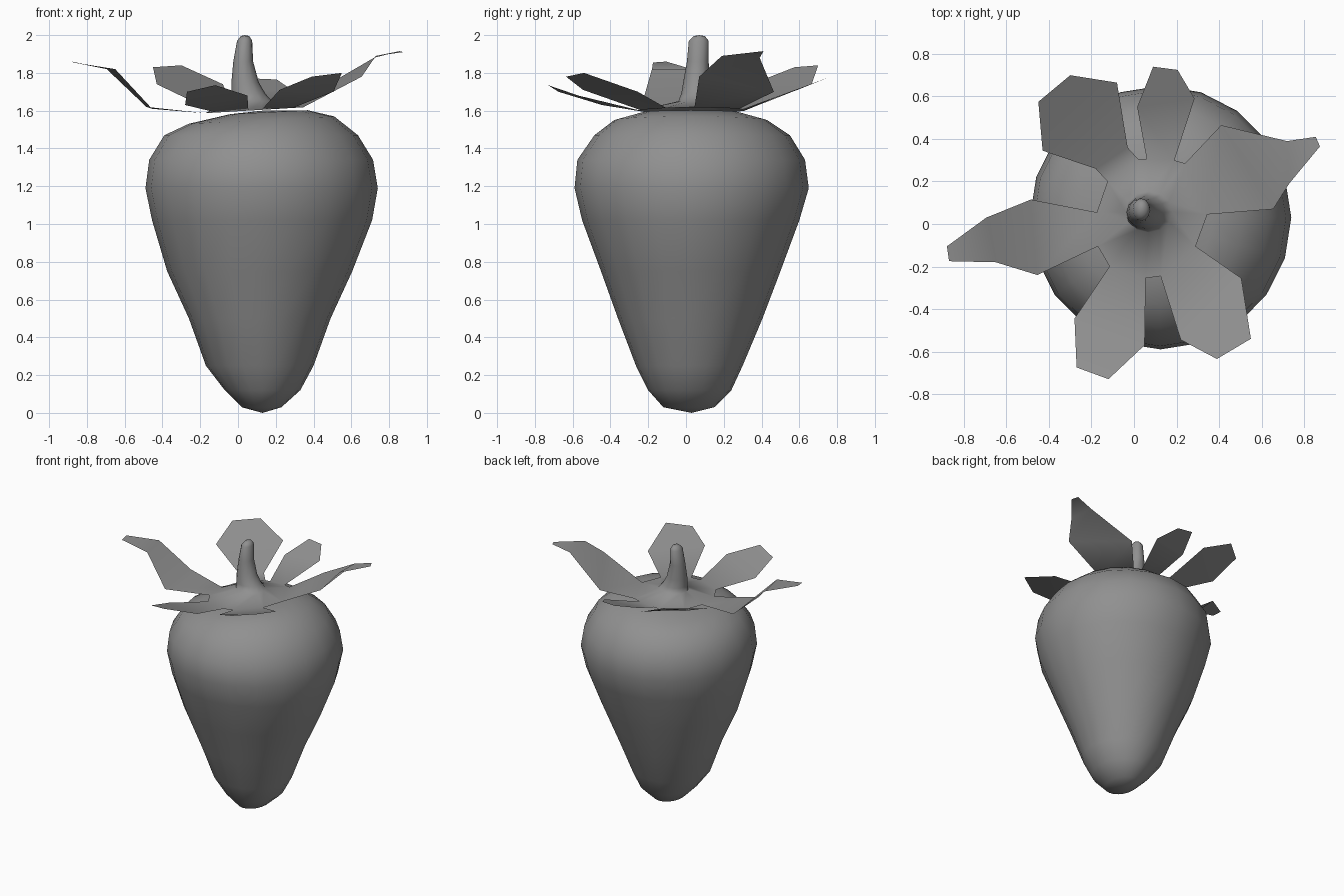
import bpy
from math import cos, sin, tau, radians

if "Cube" in bpy.data.objects:
    bpy.data.objects.remove(bpy.data.objects["Cube"])

grey = bpy.data.materials.new("dark_grey")
grey.diffuse_color = (.28, .28, .28, 1)
grey.use_nodes = True
grey.node_tree.nodes["Principled BSDF"].inputs["Base Color"].default_value = grey.diffuse_color


def make(name, verts, faces, angle):
    me = bpy.data.meshes.new(name)
    me.from_pydata(verts, [], faces)
    me.materials.append(grey)
    ob = bpy.data.objects.new(name, me)
    bpy.context.collection.objects.link(ob)
    bpy.ops.object.select_all(action='DESELECT')
    ob.select_set(True)
    bpy.context.view_layer.objects.active = ob
    bpy.ops.object.shade_smooth_by_angle(angle=radians(angle))
    return ob


def skin(rings, sides, top, tilt=lambda z: 0.0):
    """Skin oval rings (z, xmin, xmax, ymin, ymax) and close the last one on a pole."""
    verts, faces = [], []
    for z, x0, x1, y0, y1 in rings:
        cx, cy, rx, ry = (x0 + x1) / 2, (y0 + y1) / 2, (x1 - x0) / 2, (y1 - y0) / 2
        for i in range(sides):
            a = tau * i / sides
            verts.append((cx + rx * cos(a), cy + ry * sin(a), z + tilt(z) * rx * cos(a)))
    last = len(verts) - sides
    verts.append(top)
    for i in range(sides):
        j = (i + 1) % sides
        for k in range(0, last, sides):
            faces.append((k + i, k + j, k + sides + j, k + sides + i))
        faces.append((last + sides, last + i, last + j))
    return verts, faces


# Fruit body, with a shoulder that leans slightly higher on the right
n = 20
verts, faces = skin([
    (.03, .02, .23, -.12, .15), (.12, -.07, .33, -.20, .24),
    (.25, -.17, .40, -.265, .30), (.50, -.26, .49, -.36, .405),
    (.75, -.375, .605, -.45, .50), (1.02, -.455, .71, -.55, .60),
    (1.19, -.49, .74, -.59, .65), (1.34, -.47, .715, -.575, .63),
    (1.47, -.39, .635, -.485, .55), (1.55, -.26, .51, -.38, .43),
    (1.592, -.04, .37, -.23, .28),
], n, (.13, .04, 1.6), lambda z: .05 if z > 1.5 else 0)
verts.append((.13, .03, 0))
faces += [(len(verts) - 1, (i + 1) % n, i) for i in range(n)]
make("fruit_body", verts, faces, 80)

# Stem, which flares into the leaf crown below
n = 12
verts, faces = skin([
    (1.65, -.04, .18, -.04, .155), (1.69, -.035, .145, -.025, .135),
    (1.75, -.035, .11, -.015, .125), (1.86, -.025, .08, .005, .12),
    (1.97, -.005, .075, .015, .12), (1.995, .015, .06, .04, .10),
], n, (.035, .07, 2.0))

# Leaf crown: each leaf is a strip of right/left edge pairs, root to tip
leaves = {
    "right": [((.345, .045), (.24, .285)),
              ((.655, .07, 1.78), (.41, .465, 1.70)),
              ((.73, .19, 1.89), (.72, .39, 1.88)),
              ((.875, .365, 1.91), (.855, .41, 1.915))],
    "back": [((.19, .30), (.06, .305)),
             ((.285, .59, 1.71), (.015, .55, 1.70)),
             ((.205, .725, 1.765), (.09, .74, 1.77))],
    "back_left": [((.02, .305), (-.125, .20)),
                  ((-.03, .36, 1.62), (-.18, .26, 1.62)),
                  ((-.08, .665, 1.74), (-.43, .345, 1.74)),
                  ((-.30, .70, 1.84), (-.45, .575, 1.83))],
    "left": [((-.175, .055), (-.17, -.105)),
             ((-.485, .115, 1.62), (-.455, -.24, 1.61)),
             ((-.695, .03, 1.82), (-.65, -.18, 1.82)),
             ((-.88, -.105, 1.86), (-.87, -.175, 1.855))],
    "front_left": [((-.115, -.20), (.055, -.255)),
                   ((-.28, -.445, 1.63), (.05, -.57, 1.68)),
                   ((-.27, -.675, 1.70), (-.12, -.73, 1.735))],
    "front_right": [((.125, -.245), (.29, -.105)),
                    ((.22, -.545, 1.71), (.505, -.255, 1.70)),
                    ((.39, -.635, 1.78), (.55, -.54, 1.80))],
}
hub = []
for rows in leaves.values():
    start = len(verts)
    for row in rows:
        for p in row:
            verts.append(p if len(p) == 3 else (*p, 1.597 + .06 * p[0]))
    hub += [start, start + 1]
    for k in range(start, len(verts) - 2, 2):
        faces.append((k, k + 2, k + 3, k + 1))
# Disc joining the leaf roots to the foot of the stem
for i in range(n):
    j = (i + 1) % n
    faces.append((hub[i], hub[j], j, i))
make("stem_and_leaf_crown", verts, faces, 60)
